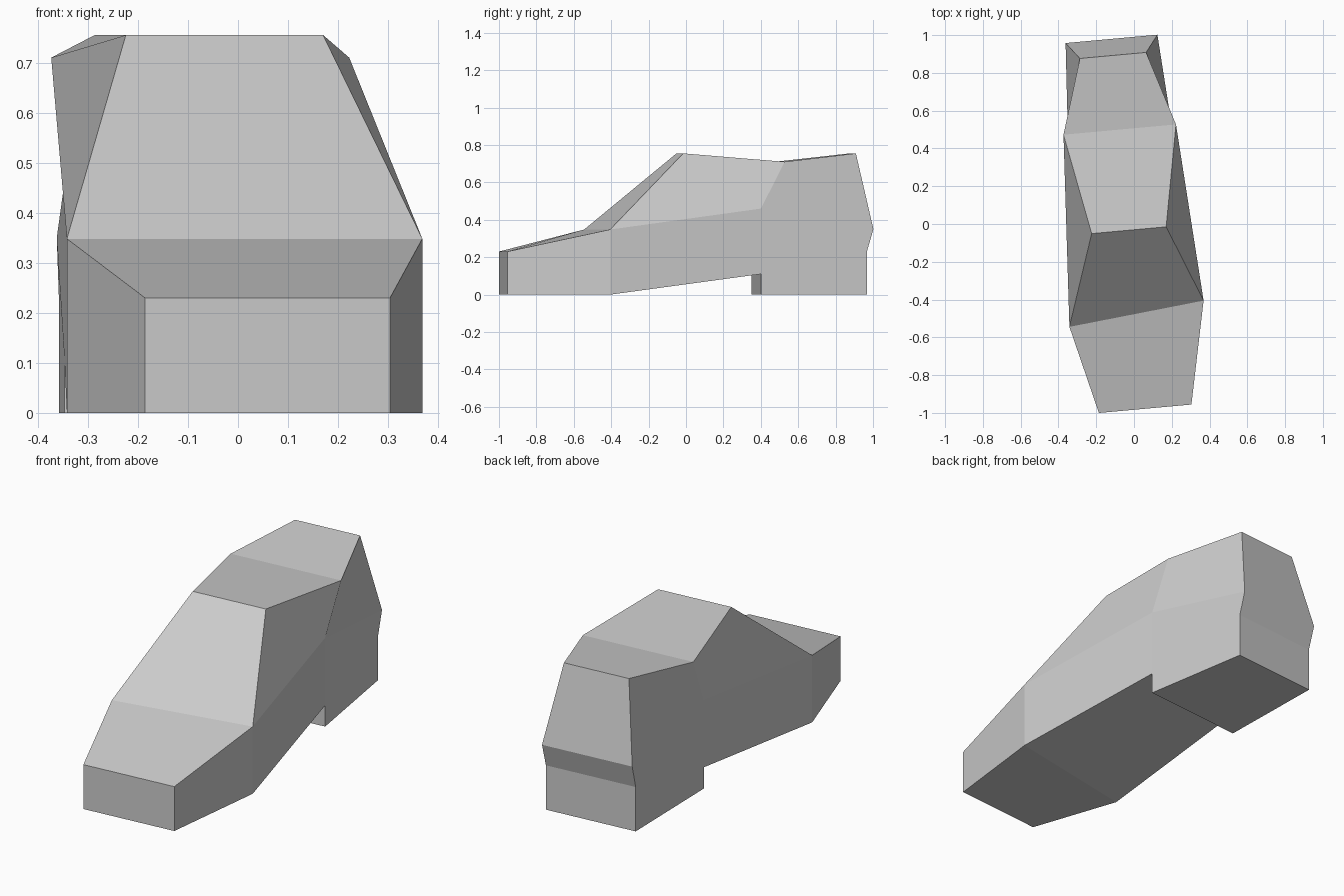
import bpy, bmesh
from math import radians

cube = bpy.data.objects.get("Cube")
if cube:
    bpy.data.objects.remove(cube, do_unlink=True)

# One plain grey finish
grey = bpy.data.materials.new("light_grey")
grey.use_nodes = True
colour = (0.6, 0.6, 0.6, 1)
grey.diffuse_color = colour
grey.node_tree.nodes["Principled BSDF"].inputs["Base Color"].default_value = colour

# Profile points: half width, distance along body, height, skew of the pair
profile = {
    "nose_low": (0.246, -0.982, 0, 0),
    "nose_top": (0.246, -0.982, 0.23, 0),
    "hood_low": (0.36, -0.477, 0, 0.037),
    "hood_top": (0.36, -0.477, 0.348, 0.037),
    "roof_front": (0.198, -0.033, 0.755, 0),
    "roof_mid": (0.299, 0.502, 0.71, 0),
    "roof_back": (0.176, 0.896, 0.755, 0),
    "tail_top": (0.244, 0.984, 0.35, 0),
    "tail_mid": (0.243, 0.949, 0.23, 0),
    "tail_low": (0.243, 0.949, 0, 0),
    "step_low": (0.284, 0.377, 0, 0),
    "step_top": (0.284, 0.377, 0.11, 0),
    "waist": (0.284, 0.377, 0.46, 0),
}

# Panels of one flank, repeated on the other
flank = [
    "nose_low hood_low hood_top nose_top",
    "hood_low step_top waist hood_top",
    "hood_top waist roof_mid roof_front",
    "waist tail_top roof_back roof_mid",
    "step_low tail_low tail_mid tail_top waist step_top",
]

# Loop of edges joined across the body from flank to flank
loop = ("nose_low nose_top hood_top roof_front roof_mid roof_back "
        "tail_top tail_mid tail_low step_low step_top hood_low").split()

bm = bmesh.new()
sides = []
for s in (1, -1):
    sides.append({name: bm.verts.new((s * w, y + s * skew, z))
                  for name, (w, y, z, skew) in profile.items()})

for side in sides:
    for panel in flank:
        bm.faces.new([side[name] for name in panel.split()])
left, right = sides
for a, b in zip(loop, loop[1:] + loop[:1]):
    bm.faces.new((left[a], left[b], right[b], right[a]))
bmesh.ops.recalc_face_normals(bm, faces=bm.faces)

# Car body, turned slightly off the front axis
mesh = bpy.data.meshes.new("car_body")
bm.to_mesh(mesh)
bm.free()
mesh.materials.append(grey)
body = bpy.data.objects.new("car_body", mesh)
body.location.x = -0.03
body.rotation_euler.z = radians(5.2)
bpy.context.collection.objects.link(body)
